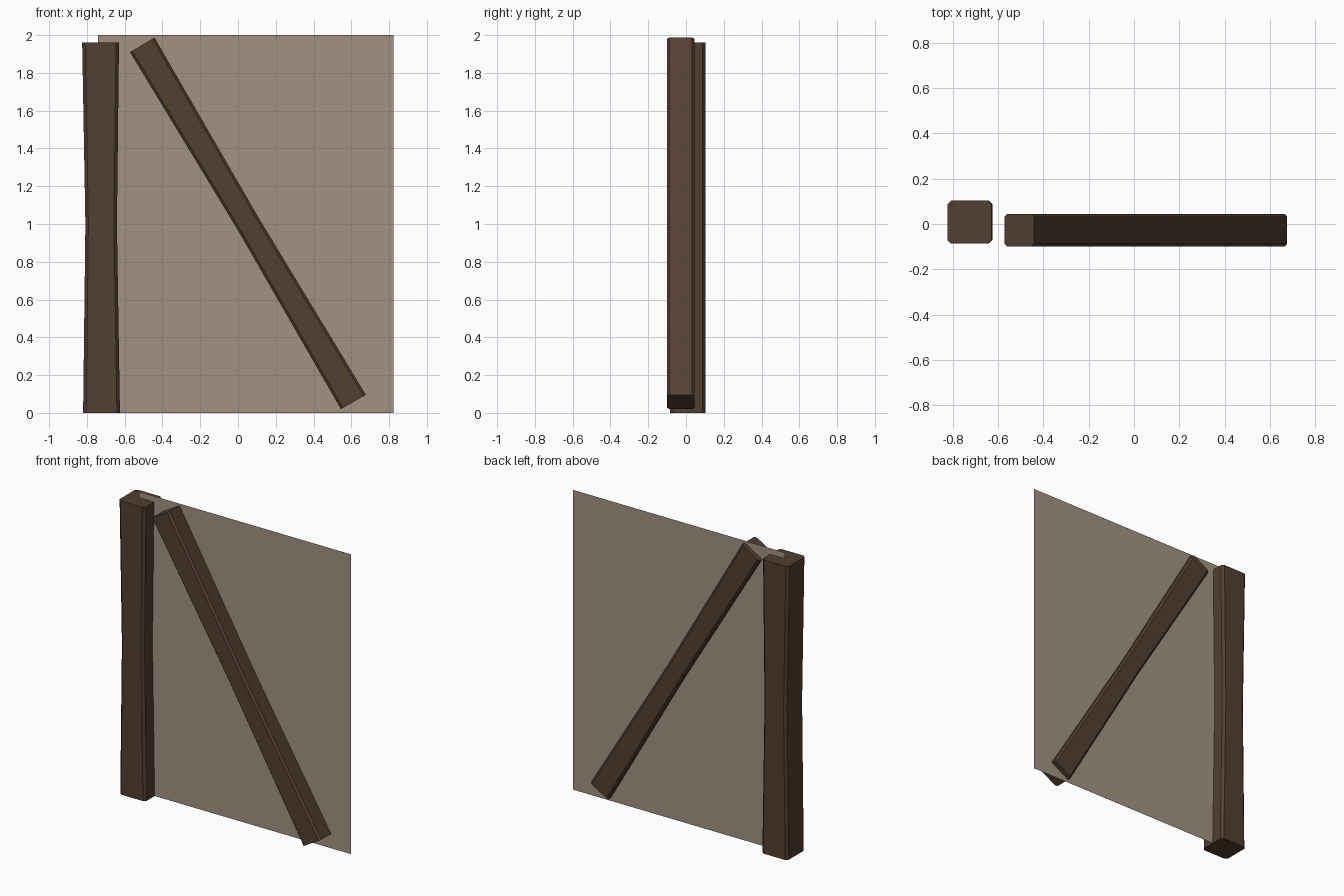
import bpy, bmesh
from mathutils import Vector

if "Cube" in bpy.data.objects:
    bpy.data.objects.remove(bpy.data.objects["Cube"])


def material(name, rgb):
    m = bpy.data.materials.new(name)
    m.diffuse_color = (*rgb, 1)
    m.use_nodes = True
    m.node_tree.nodes["Principled BSDF"].inputs["Base Color"].default_value = m.diffuse_color
    return m


def finish(name, bm, mat):
    bmesh.ops.recalc_face_normals(bm, faces=bm.faces[:])
    me = bpy.data.meshes.new(name)
    bm.to_mesh(me)
    bm.free()
    me.materials.append(mat)
    ob = bpy.data.objects.new(name, me)
    bpy.context.collection.objects.link(ob)
    return ob


def timber(name, stations, y0, y1, bevel, mat):
    """Chamfered square timber through stations of (left, right) points in the xz plane."""
    bm = bmesh.new()
    rings = []
    for left, right in stations:
        l, r = Vector((left[0], 0, left[1])), Vector((right[0], 0, right[1]))
        side = (r - l).normalized() * bevel
        ring = [(l + side, y0), (r - side, y0), (r, y0 + bevel), (r, y1 - bevel),
                (r - side, y1), (l + side, y1), (l, y1 - bevel), (l, y0 + bevel)]
        rings.append([bm.verts.new((p.x, y, p.z)) for p, y in ring])
    for a, b in zip(rings, rings[1:]):
        for i in range(8):
            j = (i + 1) % 8
            bm.faces.new((a[i], a[j], b[j], b[i]))
    bm.faces.new(rings[0])
    bm.faces.new(rings[-1])
    return finish(name, bm, mat)


wood = material("dark_wood", (0.085, 0.05, 0.031))
plaster = material("plaster", (0.36, 0.29, 0.22))

# upright post, slightly narrower at mid height
timber("corner_post",
       [((-0.82, 0), (-0.625, 0)), ((-0.808, 1), (-0.641, 1)), ((-0.825, 1.96), (-0.63, 1.96))],
       -0.086, 0.103, 0.016, wood)

# diagonal brace, also narrower at its middle
timber("diagonal_brace",
       [((0.545, 0.02), (0.677, 0.096)), ((-0.003, 0.971), (0.108, 1.035)),
        ((-0.572, 1.91), (-0.442, 1.987))],
       -0.1, 0.045, 0.013, wood)

# thin wall panel
bm = bmesh.new()
bm.faces.new([bm.verts.new((x, 0.014, z))
              for x, z in ((-0.74, 0), (0.823, 0), (0.823, 2), (-0.74, 2))])
finish("wall_panel", bm, plaster)
